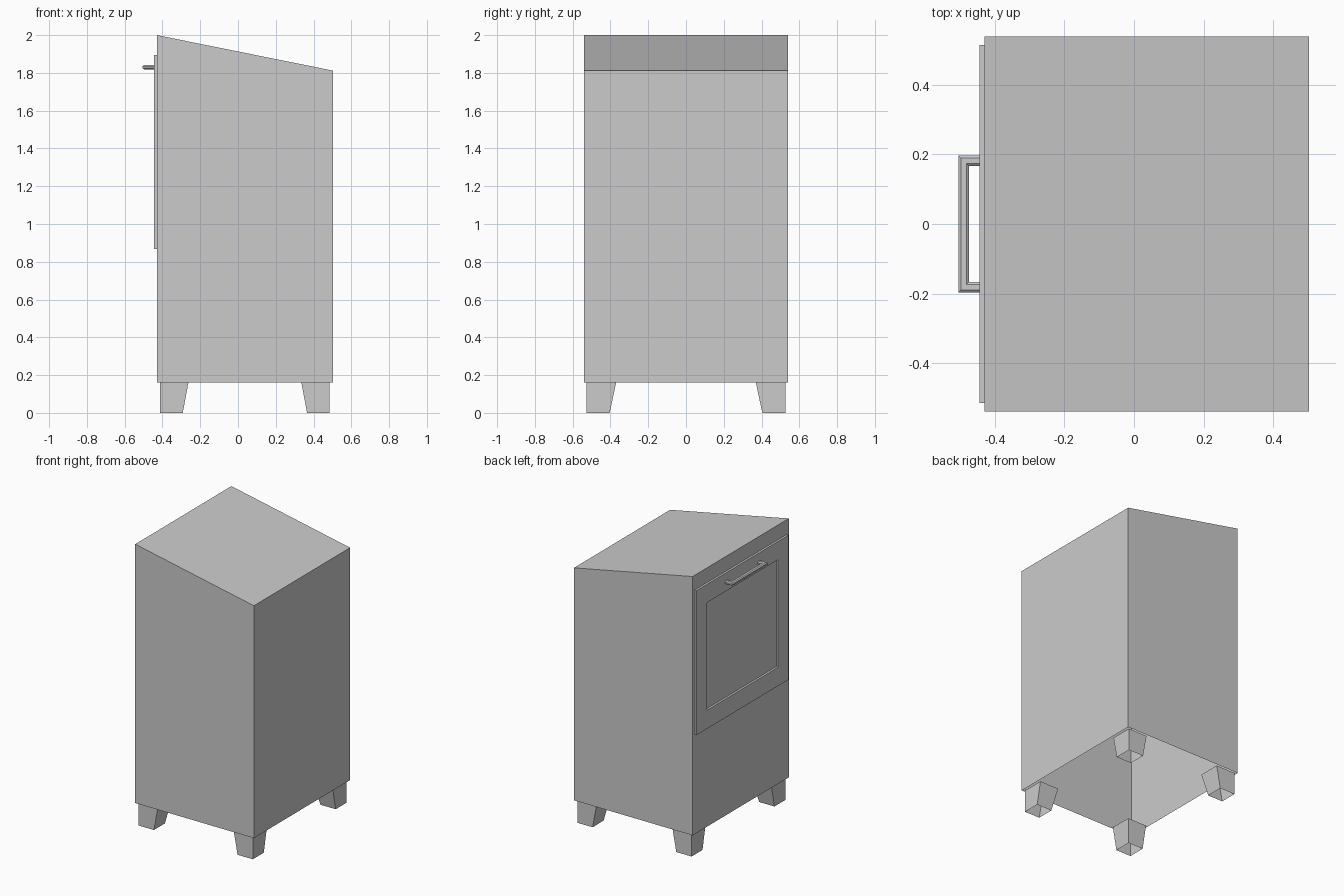
import bpy, bmesh, math
from mathutils import Vector

if "Cube" in bpy.data.objects:
    bpy.data.objects.remove(bpy.data.objects["Cube"])

X0, X1, HY = -0.43, 0.503, 0.54      # cabinet footprint
CX = (X0 + X1) / 2


def make_object(name, verts, faces):
    mesh = bpy.data.meshes.new(name)
    bm = bmesh.new()
    vs = [bm.verts.new(v) for v in verts]
    for f in faces:
        bm.faces.new([vs[i] for i in f])
    bmesh.ops.recalc_face_normals(bm, faces=bm.faces[:])
    bm.to_mesh(mesh)
    bm.free()
    obj = bpy.data.objects.new(name, mesh)
    bpy.context.collection.objects.link(obj)
    return obj


def bridge(rings, closed=False):
    """Quads joining consecutive rings with equal vertex counts."""
    n, r = len(rings[0]), len(rings)
    return [(a * n + i, a * n + (i + 1) % n,
             (a + 1) % r * n + (i + 1) % n, (a + 1) % r * n + i)
            for a in range(r if closed else r - 1) for i in range(n)]


# Cabinet: open-bottomed shell with a sloping top
corners = [(X0, -HY), (X1, -HY), (X1, HY), (X0, HY)]
low = [(x, y, 0.16) for x, y in corners]
high = [(x, y, 2.0 if x < 0 else 1.812) for x, y in corners]
make_object("cabinet_body", low + high, bridge([low, high]) + [(4, 5, 6, 7)])

# Four tapered feet: vertical outer sides, slanted inner sides, hollow
for sx, xname in ((-1, "left"), (1, "right")):
    for sy, yname in ((-1, "front"), (1, "back")):
        ox, oy = CX + sx * 0.449, sy * 0.527
        rings = []
        for z, w, d in ((0.0, 0.12, 0.123), (0.16, 0.15, 0.157)):
            rings.append([(ox, oy, z), (ox - sx * w, oy, z),
                          (ox - sx * w, oy - sy * d, z), (ox, oy - sy * d, z)])
        make_object(f"{yname}_{xname}_foot", rings[0] + rings[1], bridge(rings))


# Door: raised frame around a recessed panel on the left side
def door_rect(x, hy, z0, z1):
    return [(x, -hy, z0), (x, hy, z0), (x, hy, z1), (x, -hy, z1)]


XF = -0.445
rings = [door_rect(X0, 0.515, 0.868, 1.895), door_rect(XF, 0.515, 0.868, 1.895),
         door_rect(XF, 0.40, 1.0, 1.765), door_rect(X0, 0.40, 1.0, 1.765)]
make_object("door_frame", sum(rings, []), bridge(rings))

# Handle: chamfered bar swept along a mitred U
HX, HW, HZ = -0.490, 0.182, 1.83
path = [(-0.444, HW, 0, 1), (HX, HW, -1, 1), (HX, -HW, -1, -1), (-0.444, -HW, 0, -1)]
profile = [(0.015, -0.005), (0.015, 0.005), (0.008, 0.011), (-0.008, 0.011),
           (-0.015, 0.005), (-0.015, -0.005), (-0.008, -0.011), (0.008, -0.011)]
rings = [[(x + mx * o, y + my * o, HZ + h) for o, h in profile]
         for x, y, mx, my in path]
make_object("door_handle", sum(rings, []), bridge(rings))
